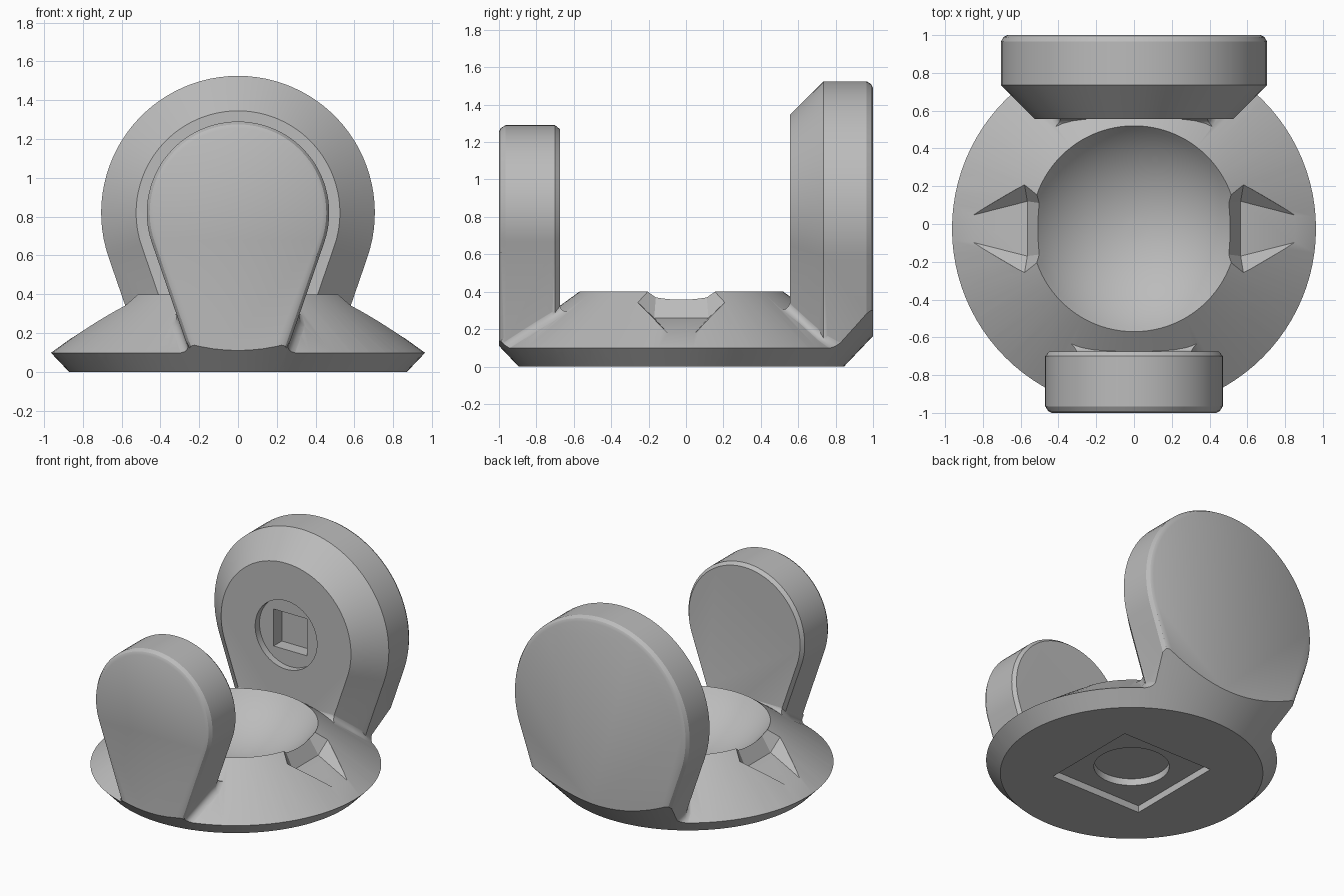
import bpy, bmesh, math
from mathutils import Vector

cube = bpy.data.objects.get("Cube")
if cube:
    bpy.data.objects.remove(cube, do_unlink=True)

CY = -0.025                    # centre of the round base along y
ZC = 0.82                      # centre height of the upright plates
TAPER = math.radians(19)       # lean of the plate sides

grey = bpy.data.materials.new("plain_grey")
grey.use_nodes = True
colour = (0.5, 0.5, 0.5, 1)
grey.diffuse_color = colour
grey.node_tree.nodes["Principled BSDF"].inputs["Base Color"].default_value = colour


def finish(bm, name):
    bmesh.ops.recalc_face_normals(bm, faces=bm.faces)
    mesh = bpy.data.meshes.new(name)
    bm.to_mesh(mesh)
    bm.free()
    mesh.materials.append(grey)
    obj = bpy.data.objects.new(name, mesh)
    bpy.context.collection.objects.link(obj)
    return obj


def loft(name, rings):
    """Skin a row of closed rings and cap both ends."""
    bm = bmesh.new()
    rows = [[bm.verts.new(p) for p in ring] for ring in rings]
    for a, b in zip(rows, rows[1:]):
        for i in range(len(a)):
            j = (i + 1) % len(a)
            bm.faces.new((a[i], a[j], b[j], b[i]))
    bm.faces.new(rows[0])
    bm.faces.new(rows[-1])
    return finish(bm, name)


def revolve(name, profile, n=96):
    """Turn (radius, height) points around the base axis."""
    turns = [math.tau * i / n for i in range(n)]
    return loft(name, [[(r * math.cos(a), CY + r * math.sin(a), z) for a in turns]
                       for r, z in profile])


def hull(name, points):
    bm = bmesh.new()
    verts = [bm.verts.new(p) for p in points]
    bmesh.ops.convex_hull(bm, input=verts)
    return finish(bm, name)


def box(name, centre, half):
    signs = (-1, 1)
    return hull(name, [[c + s * h for c, s, h in zip(centre, (i, j, k), half)]
                       for i in signs for j in signs for k in signs])


def combine(target, tool, operation):
    mod = target.modifiers.new(operation, 'BOOLEAN')
    mod.operation, mod.solver, mod.object = operation, 'EXACT', tool
    bpy.context.view_layer.objects.active = target
    bpy.ops.object.modifier_apply(modifier=mod.name)
    bpy.data.objects.remove(tool, do_unlink=True)


# Upright teardrop plates, lofted through inset layers
def outline(radius, y, n=56):
    pts = []
    for i in range(n + 1):
        a = -TAPER + (math.pi + 2 * TAPER) * i / n
        pts.append((radius * math.cos(a), y, ZC + radius * math.sin(a)))
    x = side_x(radius, -0.1)
    return pts + [(-x, y, -0.1), (x, y, -0.1)]


def side_x(radius, z):
    return radius / math.cos(TAPER) - (ZC - z) * math.tan(TAPER)


def plate(name, radius, layers):
    return loft(name, [outline(radius - inset, y) for y, inset in layers])


# Concave fillet where a plate meets the base
def surface(x, y):
    return min(0.4, 0.4 - 0.72 * (math.hypot(x, y - CY) - 0.545))


def foot(radius, y):
    z = 0.3
    for _ in range(20):
        z = surface(side_x(radius, z), y)
    return side_x(radius, z), z


def fillet(name, radius_at, y_far, y_in, size=0.065):
    inward = 1 if y_in > y_far else -1
    rings = []
    steps = 8
    for i in range(steps + 1):
        y = y_far + (y_in - y_far) * i / steps
        shift = inward * size if i == steps else 0
        r = radius_at(y)
        x, z = foot(r, y)
        corner = Vector((x, y, z))
        wall = Vector((side_x(r, z + size) - 0.004, y - shift * 0.06, z + size))
        ox = x + size
        out = Vector((ox, y + shift, surface(ox, y + shift) - 0.004))
        ring = [wall * (1 - t) ** 2 + corner * 2 * t * (1 - t) + out * t * t
                for t in (0, 0.2, 0.4, 0.6, 0.8, 1)]
        ring.append(Vector((x - 0.05, y - shift * 0.7, z - 0.07)))
        rings.append(ring)
    mirrored = [[(-p.x, p.y, p.z) for p in ring] for ring in reversed(rings)]
    return loft(name, rings + mirrored)


# Base cone with both plates and their fillets
body = revolve("pedestal_with_plates", [(1.239, -0.1), (0.545, 0.4)])
combine(body, plate("front_plate", 0.47, [
    (-1, 0.035), (-0.99, 0.015), (-0.965, 0), (-0.7, 0), (-0.675, 0.02)]), 'UNION')
combine(body, plate("back_plate", 0.705, [
    (0.555, 0.18), (0.735, 0), (0.965, 0), (0.99, 0.015), (1, 0.035)]), 'UNION')
combine(body, fillet("front_fillet", lambda y: 0.47 - max(0, y + 0.7) * 0.8,
                     -0.99, -0.675), 'UNION')
combine(body, fillet("back_fillet", lambda y: min(0.705, y - 0.03),
                     0.96, 0.555), 'UNION')

# Undercut that trims the rim and the plate feet
combine(body, revolve("rim_trim", [(0.87, 0), (2.77, 2)]), 'INTERSECT')

# Spherical bowl
ball = math.hypot(0.545, ZC - 0.4)
half = math.asin(0.545 / ball)
dish = [(ball * math.sin(half * i / 16), ZC - ball * math.cos(half * i / 16))
        for i in range(1, 17)]
combine(body, revolve("bowl_cutter", dish + [(0.545, 0.46)]), 'DIFFERENCE')

# Finger notches on both sides
for side in (-1, 1):
    corners = [(0.565, 0.145, 0.26), (0.58, 0.235, 0.345), (0.455, 0.13, 0.45),
               (0.62, 0.25, 0.45), (0.86, 0.07, 0.175), (0.86, 0.13, 0.45)]
    combine(body, hull("notch_cutter", [(side * x, CY + s * y, z)
            for x, y, z in corners for s in (-1, 1)]), 'DIFFERENCE')

# Stepped recess underneath: square, then round
combine(body, box("square_recess", (0, CY, 0), (0.37, 0.37, 0.05)), 'DIFFERENCE')
combine(body, revolve("round_recess", [(0.25, -0.05), (0.25, 0.1)], 64), 'DIFFERENCE')

# Stepped recess in the back plate: round, then square
disc = [[(0.25 * math.cos(a), y, ZC + 0.25 * math.sin(a))
         for a in (math.tau * i / 64 for i in range(64))] for y in (0.5, 0.605)]
combine(body, loft("round_socket", disc), 'DIFFERENCE')
combine(body, box("square_socket", (0, 0.6, ZC), (0.135, 0.1, 0.135)), 'DIFFERENCE')

bpy.ops.object.select_all(action='DESELECT')
body.select_set(True)
bpy.context.view_layer.objects.active = body
bpy.ops.object.shade_smooth_by_angle(angle=math.radians(30))
